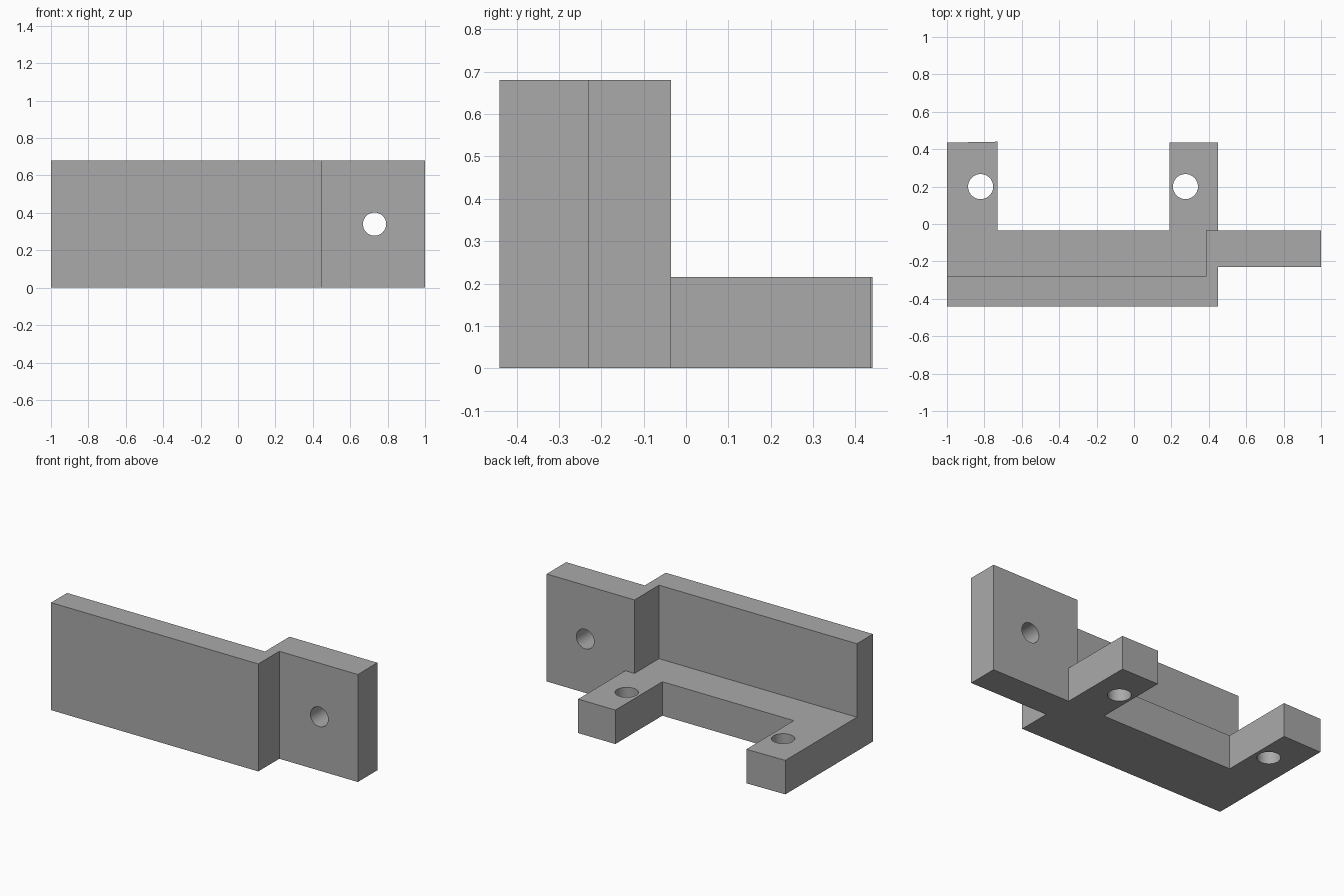
import bpy
import bmesh
from math import radians
from mathutils import Matrix

cube = bpy.data.objects.get("Cube")
if cube:
    bpy.data.objects.remove(cube, do_unlink=True)

grey = bpy.data.materials.new("plain grey")
grey.use_nodes = True
colour = (0.4, 0.4, 0.4, 1)
grey.diffuse_color = colour
grey.node_tree.nodes["Principled BSDF"].inputs["Base Color"].default_value = colour


def add_object(name, bm):
    bmesh.ops.recalc_face_normals(bm, faces=bm.faces[:])
    mesh = bpy.data.meshes.new(name)
    bm.to_mesh(mesh)
    bm.free()
    mesh.materials.append(grey)
    obj = bpy.data.objects.new(name, mesh)
    bpy.context.collection.objects.link(obj)
    return obj


def prism(name, outline, height):
    """Extrude a floor outline straight up."""
    bm = bmesh.new()
    face = bm.faces.new([bm.verts.new((x, y, 0)) for x, y in outline])
    top = bmesh.ops.extrude_face_region(bm, geom=[face])["geom"]
    verts = [v for v in top if isinstance(v, bmesh.types.BMVert)]
    bmesh.ops.translate(bm, verts=verts, vec=(0, 0, height))
    return add_object(name, bm)


def drill(name, centre, radius, axis_turn):
    """Round cutter, upright or turned about x."""
    bm = bmesh.new()
    turn = Matrix.Translation(centre) @ Matrix.Rotation(radians(axis_turn), 4, "X")
    bmesh.ops.create_cone(bm, cap_ends=True, segments=48, radius1=radius,
                          radius2=radius, depth=0.5, matrix=turn)
    obj = add_object(name, bm)
    obj.hide_render = True
    return obj


def combine(target, tool, operation):
    bpy.context.view_layer.objects.active = target
    mod = target.modifiers.new("combine", "BOOLEAN")
    mod.operation, mod.solver, mod.object = operation, "EXACT", tool
    bpy.ops.object.modifier_apply(modifier=mod.name)
    bpy.data.objects.remove(tool, do_unlink=True)


# Upright wall that steps back into the side flange
FRONT, STEP, BACK, END = -0.44, -0.23, -0.035, 0.45
bracket = prism("bracket", [
    (-1, FRONT), (END, FRONT), (END, STEP), (1, STEP), (1, BACK),
    (0.385, BACK), (0.385, -0.28), (-1, -0.28)], 0.68)

# Low U-shaped base with two feet reaching back
base = prism("base", [
    (-1, FRONT), (END, FRONT), (END, 0.435), (0.19, 0.435), (0.19, BACK),
    (-0.73, BACK), (-0.73, 0.44), (-1, 0.435)], 0.215)
combine(bracket, base, "UNION")

# Screw holes in the feet and the flange
for name, centre, radius, turn in (
        ("right_foot_hole", (-0.82, 0.2, 0.1), 0.067, 0),
        ("left_foot_hole", (0.275, 0.2, 0.1), 0.067, 0),
        ("flange_hole", (0.73, -0.13, 0.34), 0.062, 90)):
    combine(bracket, drill(name, centre, radius, turn), "DIFFERENCE")

# Round holes smooth, all corners sharp
bpy.ops.object.select_all(action="DESELECT")
bracket.select_set(True)
bpy.context.view_layer.objects.active = bracket
bpy.ops.object.shade_smooth_by_angle(angle=radians(30))
